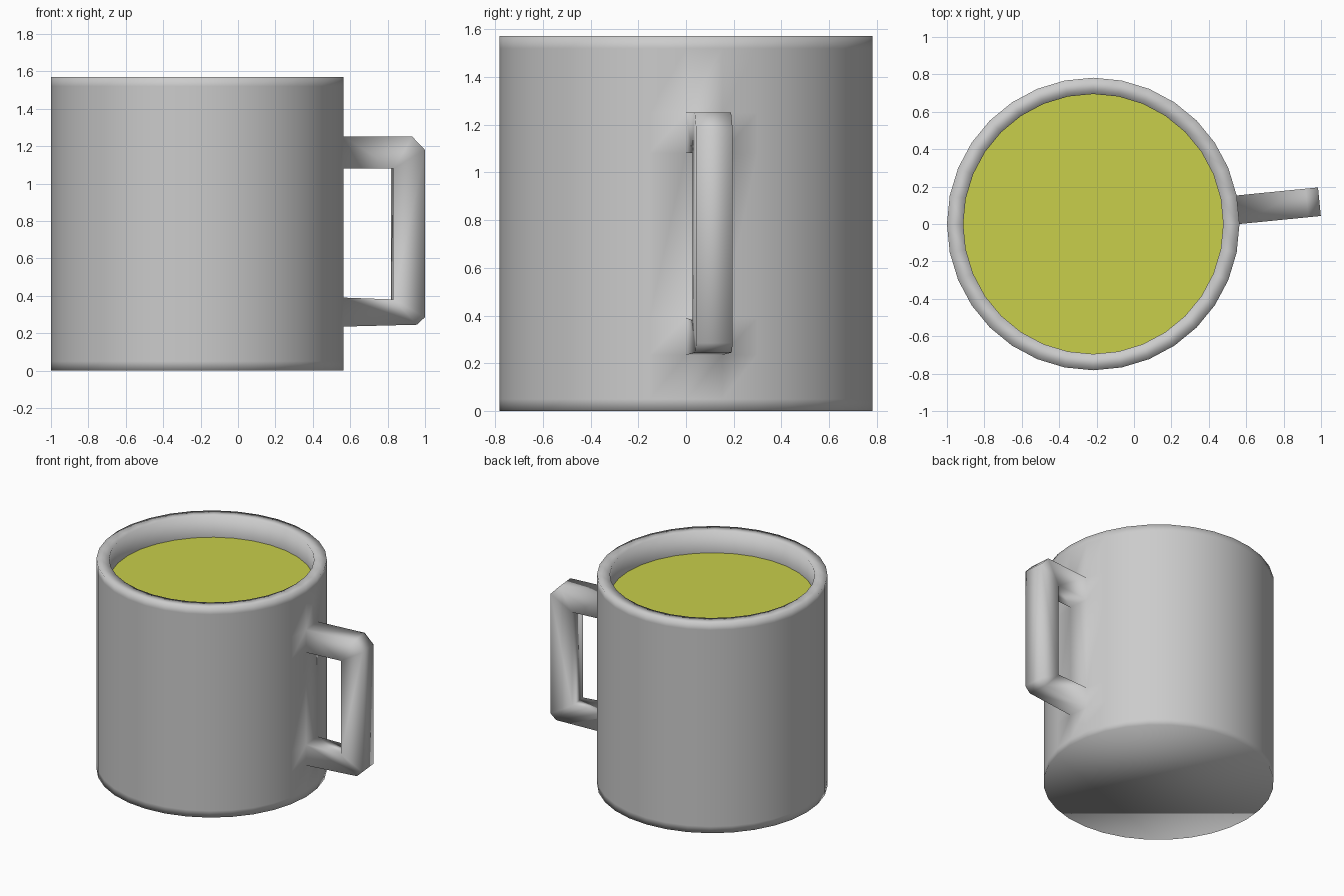
import bpy, bmesh
from math import cos, sin, pi
from mathutils import Vector

if "Cube" in bpy.data.objects:
    bpy.data.objects.remove(bpy.data.objects["Cube"])

SIDES, R_OUT, R_IN = 32, 0.782, 0.695
CX, H, LIQUID_Z = -0.218, 1.57, 1.41


def finish(bm, name, smooth):
    me = bpy.data.meshes.new(name)
    bm.to_mesh(me)
    bm.free()
    for p in me.polygons:
        p.use_smooth = smooth
    ob = bpy.data.objects.new(name, me)
    bpy.context.collection.objects.link(ob)
    return ob


def ring(bm, r, z):
    return [bm.verts.new((CX + r * cos(2 * pi * i / SIDES), r * sin(2 * pi * i / SIDES), z))
            for i in range(SIDES)]


# Mug wall: outer rings, flat rim and inner wall down to the drink
bm = bmesh.new()
profile = [(R_OUT, z) for z in (0, 0.05, 0.235, 0.39, 1.08, 1.25, 1.52, H)]
profile += [(R_IN, H), (R_IN, LIQUID_Z)]
rings = [ring(bm, r, z) for r, z in profile]
HOLES = (2, 4)  # bands where the handle leaves the wall
for k in range(len(rings) - 1):
    a, b = rings[k], rings[k + 1]
    for i in range(SIDES):
        if i == 0 and k in HOLES:
            continue
        j = (i + 1) % SIDES
        bm.faces.new((a[i], a[j], b[j], b[i]))
bm.faces.new(rings[0][::-1])

# Handle: square-section loop grown out of one wall facet
p0, p1 = rings[0][0].co, rings[0][1].co
across = p1 - p0
out = Vector((across.y, -across.x, 0)).normalized()


def pair(u, z):
    return [bm.verts.new(p + out * u + Vector((0, 0, z))) for p in (p0, p1)]


top_in, low_in = pair(0.27, 1.08), pair(0.27, 0.38)
outer = [rings[5][:2], pair(0.37, 1.25), pair(0.437, 1.18),
         pair(0.437, 0.285), pair(0.395, 0.245), rings[2][:2]]
inner = [rings[4][:2], top_in, top_in, low_in, low_in, rings[3][:2]]
for k in range(5):
    o, q, n, m = outer[k], outer[k + 1], inner[k], inner[k + 1]
    bm.faces.new((o[0], q[0], q[1], o[1]))
    if n is not m:
        bm.faces.new((n[0], n[1], m[1], m[0]))
    for s in (0, 1):
        bm.faces.new(list(dict.fromkeys((o[s], n[s], m[s], q[s]))))
bmesh.ops.recalc_face_normals(bm, faces=bm.faces[:])
finish(bm, "mug", True)

# Drink surface
bm = bmesh.new()
bm.faces.new(ring(bm, R_IN, LIQUID_Z))
drink = finish(bm, "drink", False)
mat = bpy.data.materials.new("drink_yellow")
mat.diffuse_color = (0.58, 0.62, 0.07, 1)
mat.use_nodes = True
mat.node_tree.nodes["Principled BSDF"].inputs["Base Color"].default_value = mat.diffuse_color
drink.data.materials.append(mat)
